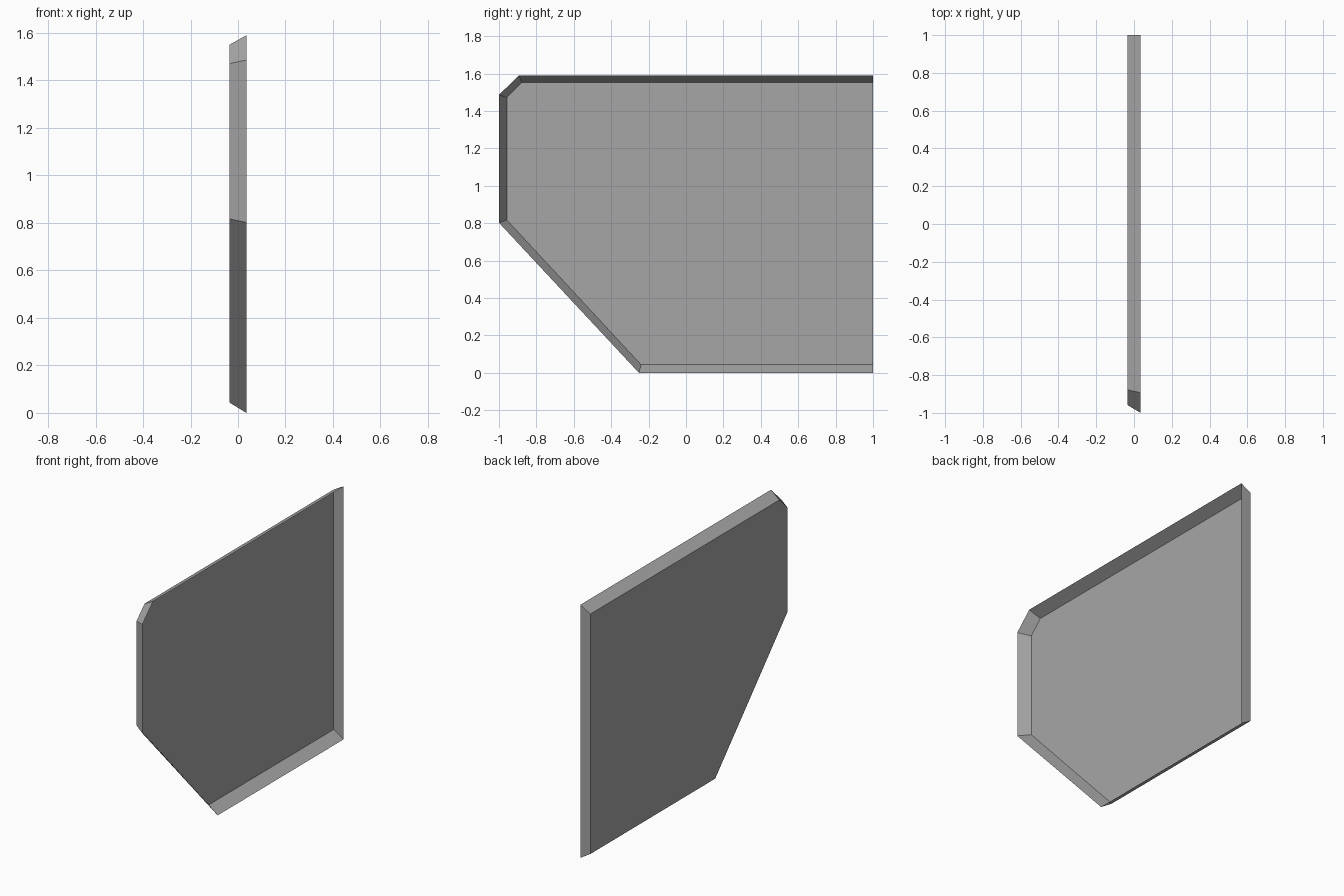
import bpy, bmesh

if "Cube" in bpy.data.objects:
    bpy.data.objects.remove(bpy.data.objects["Cube"])

HALF = 0.035  # half depth of the shallow tray

# Outlines as (y, z): small closed back at -x, larger open rim at +x
back = [(1, 0.043), (-0.24, 0.043), (-0.958, 0.817), (-0.958, 1.471), (-0.878, 1.551), (1, 1.551)]
rim = [(1, 0), (-0.252, 0), (-1, 0.802), (-1, 1.486), (-0.893, 1.59), (1, 1.59)]

grey = bpy.data.materials.new("panel grey")
grey.diffuse_color = (0.38, 0.38, 0.38, 1)
grey.use_nodes = True
grey.node_tree.nodes["Principled BSDF"].inputs["Base Color"].default_value = grey.diffuse_color

# Open shell: closed back face plus a flared wall along every edge
bm = bmesh.new()
inner = [bm.verts.new((-HALF, y, z)) for y, z in back]
outer = [bm.verts.new((HALF, y, z)) for y, z in rim]
bm.faces.new(inner)
n = len(inner)
for i in range(n):
    j = (i + 1) % n
    bm.faces.new((inner[j], inner[i], outer[i], outer[j]))
bmesh.ops.recalc_face_normals(bm, faces=bm.faces[:])

# Make sure the shell faces outward (back face towards -x)
bm.faces.ensure_lookup_table()
bm.normal_update()
if bm.faces[0].normal.x > 0:
    bmesh.ops.reverse_faces(bm, faces=bm.faces[:])

mesh = bpy.data.meshes.new("wall_panel")
bm.to_mesh(mesh)
bm.free()
mesh.materials.append(grey)
panel = bpy.data.objects.new("wall_panel", mesh)
bpy.context.collection.objects.link(panel)
